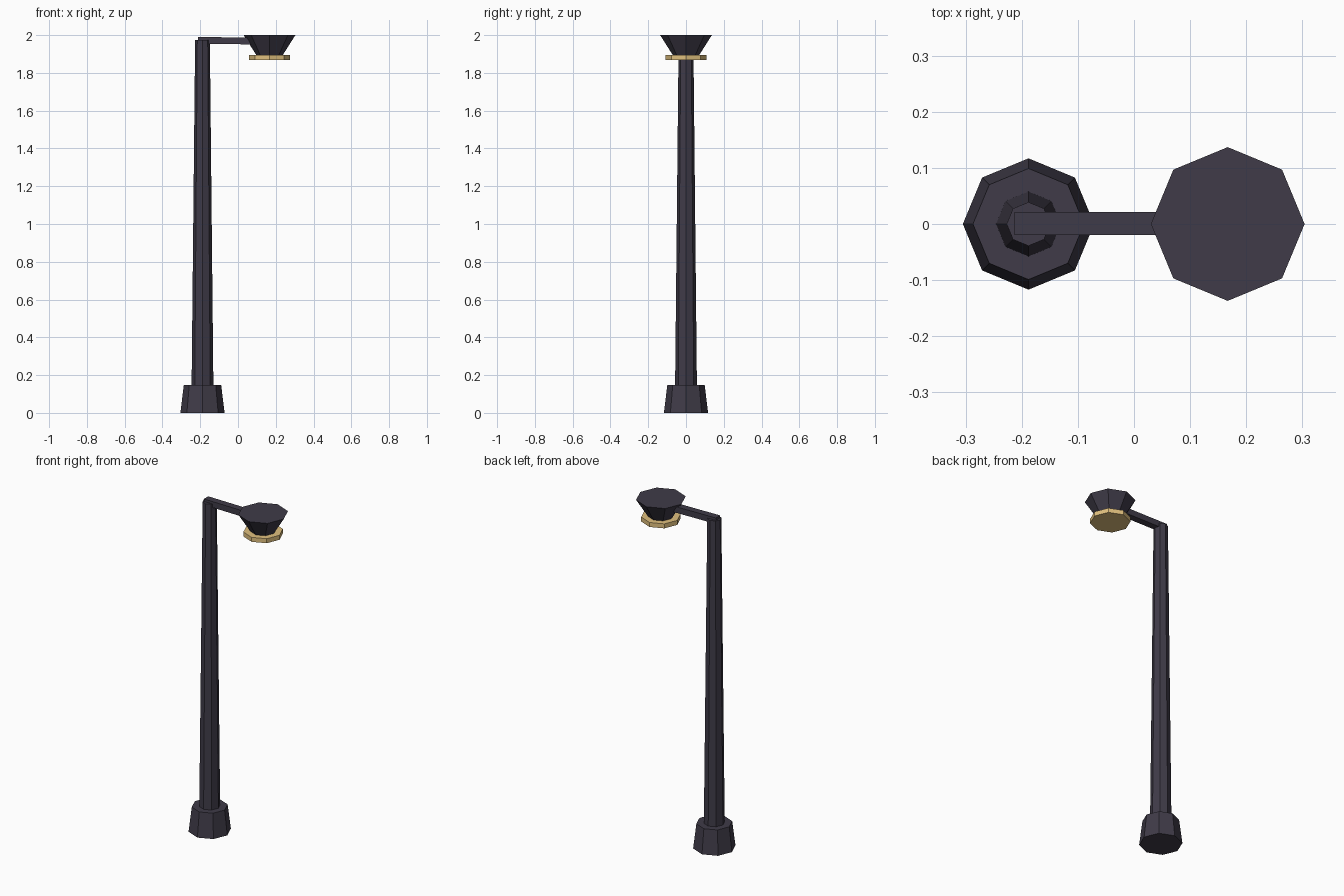
import bpy, math

if "Cube" in bpy.data.objects:
    bpy.data.objects.remove(bpy.data.objects["Cube"])


def material(name, color):
    m = bpy.data.materials.new(name)
    m.diffuse_color = (*color, 1)
    m.use_nodes = True
    m.node_tree.nodes["Principled BSDF"].inputs["Base Color"].default_value = m.diffuse_color
    return m


dark = material("dark_metal", (0.05, 0.044, 0.065))
glow = material("warm_lamp", (0.75, 0.53, 0.21))

POLE_X, LAMP_X = -0.188, 0.167


def octagon(name, x, z0, z1, r0, r1, mat):
    """Tapered eight-sided column with corners on the x and y axes."""
    bpy.ops.mesh.primitive_cone_add(vertices=8, radius1=r0, radius2=r1,
                                    depth=z1 - z0, location=(x, 0, (z0 + z1) / 2))
    ob = bpy.context.object
    ob.name = name
    ob.data.materials.append(mat)
    return ob


# Foot and post
octagon("base", POLE_X, 0.0, 0.147, 0.117, 0.099, dark)
octagon("post", POLE_X, 0.02, 1.975, 0.059, 0.039, dark)

# Arm: square bar, dropping very slightly towards the lamp
x0, x1 = -0.213, LAMP_X
bpy.ops.mesh.primitive_cube_add(size=1, location=((x0 + x1) / 2, 0.001, 1.970),
                                rotation=(0, math.radians(0.6), 0))
arm = bpy.context.object
arm.name = "arm"
arm.scale = (x1 - x0, 0.041, 0.036)
arm.data.materials.append(dark)

# Flared shade and lamp disc below it
octagon("shade", LAMP_X, 1.893, 2.0, 0.069, 0.137, dark)
octagon("lamp_disc", LAMP_X, 1.868, 1.895, 0.109, 0.109, glow)
